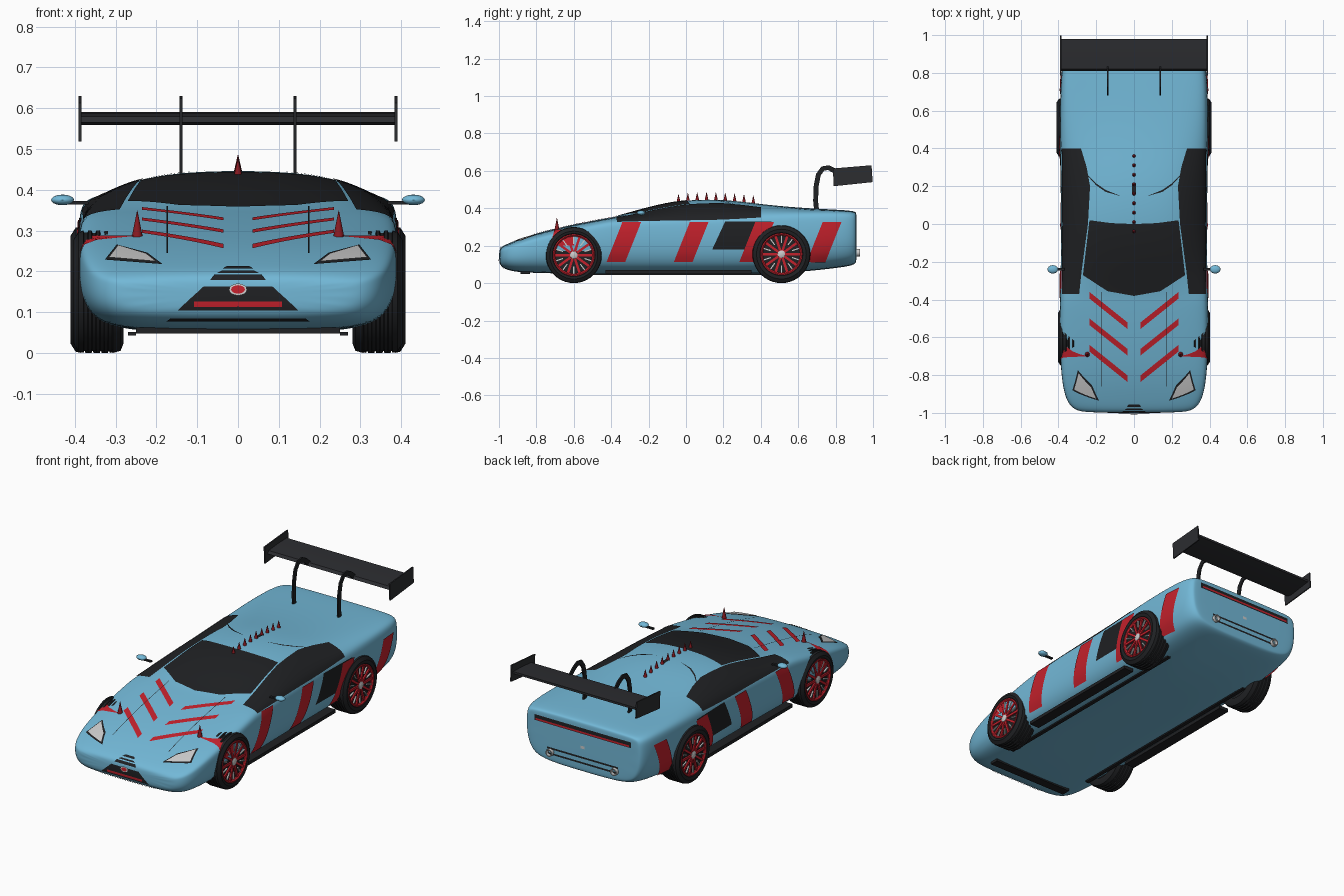
import bpy, bmesh, math
from mathutils import Vector
from mathutils.bvhtree import BVHTree

if "Cube" in bpy.data.objects:
    bpy.data.objects.remove(bpy.data.objects["Cube"])


def material(name, r, g, b):
    m = bpy.data.materials.new(name)
    m.diffuse_color = (r, g, b, 1)
    m.use_nodes = True
    m.node_tree.nodes["Principled BSDF"].inputs["Base Color"].default_value = m.diffuse_color
    return m


BLUE = material("paint_blue", .17, .48, .68)
BLACK = material("black", .014, .015, .017)
CARBON = material("carbon", .025, .026, .03)
RED = material("red", .55, .015, .025)
DARKRED = material("dark_red", .25, .01, .015)
SILVER = material("silver", .55, .55, .56)


def make(name, verts, faces, mat, recalc=True):
    me = bpy.data.meshes.new(name)
    me.from_pydata([tuple(v) for v in verts], [], faces)
    if recalc:
        bm = bmesh.new()
        bm.from_mesh(me)
        bmesh.ops.recalc_face_normals(bm, faces=bm.faces)
        bm.to_mesh(me)
        bm.free()
    me.shade_smooth()
    me.set_sharp_from_angle(angle=math.radians(35))
    me.materials.append(mat)
    o = bpy.data.objects.new(name, me)
    bpy.context.collection.objects.link(o)
    return o


def loft(name, rings, mat, loop=False):
    """Skin between equal rings of points; caps both ends unless looped."""
    k, n = len(rings[0]), len(rings)
    faces = [(i * k + j, i * k + (j + 1) % k, (i + 1) % n * k + (j + 1) % k, (i + 1) % n * k + j)
             for i in range(n if loop else n - 1) for j in range(k)]
    if not loop:
        faces += [tuple(range(k)), tuple(range((n - 1) * k, n * k))]
    return make(name, [p for r in rings for p in r], faces, mat)


def lathe_x(name, profile, y, z, mat, loop=False, n=40):
    return loft(name, [[(x, y + r * math.cos(2 * math.pi * i / n), z + r * math.sin(2 * math.pi * i / n))
                        for i in range(n)] for x, r in profile], mat, loop)


def box(name, c, s, mat):
    q = [(-1, -1), (1, -1), (1, 1), (-1, 1)]
    return loft(name, [[(c[0] + d * s[0] / 2, c[1] + a * s[1] / 2, c[2] + b * s[2] / 2) for a, b in q]
                       for d in (-1, 1)], mat)


# Body shell: stations of y, half width, bottom, shoulder, roof edge x, roof edge z, top
stations = [
    (-1.0, .25, .11, .165, .15, .175, .178), (-.985, .32, .083, .185, .2, .195, .198),
    (-.93, .365, .06, .208, .22, .218, .222), (-.8, .388, .054, .255, .22, .264, .27),
    (-.6, .396, .05, .30, .23, .311, .316), (-.43, .394, .049, .336, .24, .344, .348),
    (-.37, .392, .049, .344, .24, .352, .357), (-.2, .389, .049, .352, .25, .397, .41),
    (-.02, .387, .049, .357, .245, .437, .449), (.2, .387, .049, .363, .245, .44, .453),
    (.4, .391, .051, .372, .27, .413, .426), (.6, .394, .058, .38, .29, .398, .405),
    (.8, .388, .08, .384, .29, .391, .394), (.88, .372, .092, .38, .28, .386, .388),
    (.908, .352, .105, .374, .27, .38, .382), (.912, .33, .12, .36, .26, .366, .367)]
rings = []
for y, w, zb, zs, rx, zr, zt in stations:
    h = zs - zb
    half = [(0, zb), (.77 * w, zb), (.94 * w, zb + .2 * h), (w, zb + .5 * h),
            (.995 * w, zb + .86 * h), (.965 * w, zs), (rx, zr), (0, zt)]
    rings.append([(x, y, z) for x, z in half] + [(-x, y, z) for x, z in half[-2:0:-1]])
body = loft("body_shell", rings, BLUE)
body.data.shade_smooth()
body.data.set_sharp_from_angle(angle=math.pi)
sub = body.modifiers.new("smooth", "SUBSURF")
sub.levels = sub.render_levels = 3
bpy.context.view_layer.update()
tree = BVHTree.FromObject(body, bpy.context.evaluated_depsgraph_get())

VIEWS = {"top": (lambda a, b: Vector((a, b, 2)), Vector((0, 0, -1))),
         "side": (lambda a, b: Vector((2, a, b)), Vector((-1, 0, 0))),
         "front": (lambda a, b: Vector((a, -3, b)), Vector((0, 1, 0))),
         "rear": (lambda a, b: Vector((a, 3, b)), Vector((0, -1, 0)))}


def patch(name, a, b, mat, view, mirror=True, off=.003, n=8, m=8):
    """Panel between polylines a and b, wrapped onto the body along a view direction."""
    start, d = VIEWS[view]

    def refine(p):
        return [Vector(p[i]).lerp(Vector(p[i + 1]), j / n) for i in range(len(p) - 1) for j in range(n)] + [Vector(p[-1])]
    ra, rb = refine(a), refine(b)
    verts = []
    for p, q in zip(ra, rb):
        for j in range(m + 1):
            o = start(*p.lerp(q, j / m))
            hit, nor, _, _ = tree.ray_cast(o, d)
            if hit is None:
                hit, nor, _, _ = tree.find_nearest(o + d * 2)
            verts.append(hit + nor * off)
    k = m + 1
    faces = [(i * k + j, i * k + j + 1, (i + 1) * k + j + 1, (i + 1) * k + j)
             for i in range(len(ra) - 1) for j in range(m)]
    f = faces[len(faces) // 2]
    if (verts[f[1]] - verts[f[0]]).cross(verts[f[2]] - verts[f[0]]).dot(d) > 0:
        faces = [g[::-1] for g in faces]
    if mirror:
        c = len(verts)
        verts += [Vector((-v.x, v.y, v.z)) for v in verts]
        faces += [tuple(i + c for i in g[::-1]) for g in faces]
    return make(name, verts, faces, mat, False)


# Glass
patch("windshield", [(-.27, -.27), (-.14, -.355), (0, -.38), (.14, -.355), (.27, -.27)],
      [(-.235, .02), (-.12, .005), (0, 0), (.12, .005), (.235, .02)], BLACK, "top", False, m=14)
patch("side_windows", [(.378, -.37), (.378, -.25), (.377, 0), (.378, .2), (.379, .3), (.38, .4)],
      [(.29, -.37), (.277, -.25), (.243, 0), (.232, .2), (.25, .3), (.28, .4)], BLACK, "top", m=14)

# Hood chevrons, seams and roof accents
for i in range(3):
    t = -.14 * i
    patch("hood_chevron", [(.035, -.52 + t), (.235, -.36 + t)], [(.035, -.555 + t), (.235, -.395 + t)], RED, "top")
patch("hood_seam", [(.172, -.36), (.172, -.86)], [(.175, -.36), (.175, -.86)], BLACK, "top", m=1, n=20)
patch("roof_arc", [(.245, .26), (.2, .215), (.15, .18), (.075, .15)],
      [(.245, .255), (.2, .205), (.15, .17), (.075, .149)], BLACK, "top", m=2)
patch("roof_vent", [(-.01, .16), (-.01, .215)], [(.01, .16), (.01, .215)], BLACK, "top", False)

# Side slashes and air intake
patch("side_intake", [(.14, .18), (.21, .33)], [(.36, .18), (.46, .33)], BLACK, "side")
for y in (-.34, .02, .37, .73):
    patch("side_slash", [(y - .085, .115), (y, .325)], [(y + .015, .115), (y + .1, .325)], RED, "side", off=.005)
patch("front_slash", [(-.73, .2), (-.7, .285)], [(-.6, .2), (-.6, .285)], RED, "side")

# Nose: intake, slats, headlights
patch("nose_intake", [(-.148, .105), (-.085, .162)], [(.148, .105), (.085, .162)], BLACK, "front", False, m=16)
patch("nose_red_bar", [(-.108, .114), (-.108, .126)], [(.108, .114), (.108, .126)], RED, "front", False, .006, m=16)
for z, w, h in ((.178, .068, .012), (.194, .05, .005), (.204, .038, .006)):
    patch("nose_slat", [(-w, z), (-w + .01, z + h)], [(w, z), (w - .01, z + h)], BLACK, "front", False)
patch("nose_lower_line", [(-.175, .08), (-.165, .087)], [(.175, .08), (.165, .087)], BLACK, "front", False, m=20)
for nm, r, q, mat, off in (("nose_oval_rim", .022, .014, SILVER, .008), ("nose_oval", .017, .010, RED, .010)):
    ang = [math.pi * (i / 8 - .5) for i in range(9)]
    patch(nm, [(-r * math.cos(a), .155 + q * math.sin(a)) for a in ang],
          [(r * math.cos(a), .155 + q * math.sin(a)) for a in ang], mat, "front", False, off, n=1, m=4)
patch("headlight_frame", [(.185, .215), (.326, .226)], [(.222, .243), (.297, .263)], BLACK, "front")
patch("headlight", [(.2, .219), (.316, .229)], [(.226, .239), (.293, .259)], SILVER, "front", off=.006)

# Tail: light strip, lower lines, exhausts
patch("tail_strip", [(-.3, .318), (-.3, .35)], [(.3, .318), (.3, .35)], BLACK, "rear", False, m=20)
patch("tail_light", [(-.29, .322), (-.29, .332)], [(.29, .322), (.29, .332)], RED, "rear", False, .006, m=20)
for z in (.15, .18):
    patch("tail_lower_line", [(-.22, z), (-.22, z + .01)], [(.22, z), (.22, z + .01)], BLACK, "rear", False, m=20)
patch("tail_marker", [(-.012, .235), (-.012, .25)], [(.012, .235), (.012, .25)], SILVER, "rear", False)
for s in (-1, 1):
    loft("exhaust", [[(s * .2 + r * math.cos(a * math.pi / 10), y, .163 + r * math.sin(a * math.pi / 10))
                      for a in range(20)] for y, r in ((.89, .02), (.93, .02), (.93, .015), (.9, .015))], SILVER)
    # Side skirts and floor rails
    box("side_skirt", (s * .33, -.04, .06), (.06, .78, .018), BLACK)
    box("floor_rail", (s * .26, -.05, .047), (.02, 1.3, .008), BLACK)
box("front_splitter", (0, -.86, .055), (.5, .05, .014), BLACK)

# Wheels
for y, R, out, side in [(yy, rr, oo, s) for yy, rr, oo in ((-.6, .15, .403), (.51, .155, .41)) for s in (-1, 1)]:
    tread = [(out - .012, R - .003)]
    for g in range(4):
        x = out - .03 - g * .02
        tread += [(x + .006, R), (x + .004, R - .005), (x - .004, R - .005), (x - .006, R)]
    prof = [(out - .012, .108), (out - .003, .115), (out, R - .022)] + tread + \
           [(out - .115, R - .005), (out - .122, R - .022), (out - .12, .108)]
    lathe_x("tire", [(side * x, r) for x, r in prof], y, R, BLACK, True)
    lathe_x("wheel_back", [(side * (out - .1), .108), (side * (out - .014), .108)], y, R, BLACK)
    lathe_x("rim_ring", [(side * (out - x), r) for x, r in
                         ((.016, .112), (.003, .112), (.002, .106), (.008, .099), (.016, .099))], y, R, RED, True)
    lathe_x("hub", [(side * (out - .016), .022), (side * (out - .004), .02), (side * out, .012)], y, R, SILVER, n=20)
    for nm, count, r0, r1, wd, mat, ph in (("spokes", 10, .015, .104, .0065, RED, 0),
                                           ("spoke_trims", 10, .06, .1, .003, SILVER, .5)):
        V, F = [], []
        for k in range(count):
            a = 2 * math.pi * (k + ph) / count
            c, sn, b = math.cos(a), math.sin(a), len(V)
            for x in (out - .016, out - .006):
                for r, t in ((r0, -wd), (r1, -wd), (r1, wd), (r0, wd)):
                    V.append((side * x, y + r * c - t * sn, R + r * sn + t * c))
            F += [tuple(b + i for i in f) for f in ((0, 1, 2, 3), (4, 5, 6, 7), (0, 1, 5, 4),
                                                    (1, 2, 6, 5), (2, 3, 7, 6), (3, 0, 4, 7))]
        make(nm, V, F, mat)

# Rear wing with end plates and curved struts
foil = [(.81, .565), (.84, .559), (.98, .578), (.98, .59), (.9, .588), (.82, .58)]
plate = [(.785, .613), (.992, .63), (.998, .54), (.79, .518)]
path = [(.70, .37), (.693, .44), (.696, .52), (.708, .58), (.732, .613), (.762, .617), (.795, .6), (.825, .572)]
loft("wing_plane", [[(x, y, z) for y, z in foil] for x in (-.385, .385)], CARBON)
for s in (-1, 1):
    loft("wing_end_plate", [[(s * x, y, z) for y, z in plate] for x in (.384, .391)], CARBON)
    strut = []
    for i, p in enumerate(path):
        t = (Vector(path[min(i + 1, 7)]) - Vector(path[max(i - 1, 0)])).normalized() * .013
        strut.append([(s * .14 + dx, p[0] - t.y * e, p[1] + t.x * e)
                      for dx, e in ((-.004, -1), (.004, -1), (.004, 1), (-.004, 1))])
    loft("wing_strut", strut, BLACK)
    # Door mirrors
    box("mirror_arm", (s * .392, -.24, .368), (.05, .014, .008), BLACK)
    loft("mirror", [[(s * (.43 - .028 * math.cos(u)), -.24 + .022 * math.sin(u) * math.cos(v),
                      .375 + .013 * math.sin(u) * math.sin(v)) for v in [math.pi * j / 8 for j in range(16)]]
                    for u in [math.pi * (i + .1) / 10.2 for i in range(11)]], BLUE)


# Spikes on hood and roof spine
def spike(name, x, y, r, h, mat):
    z = tree.ray_cast(Vector((x, y, 2)), Vector((0, 0, -1)))[0].z
    loft(name, [[(x + q * math.cos(a * math.pi / 8), y + q * math.sin(a * math.pi / 8), z + dz)
                 for a in range(16)] for q, dz in ((r, -.006), (r * .8, .008), (.0006, h))], mat)


for s in (-1, 1):
    spike("hood_spike", s * .247, -.69, .014, .062, DARKRED)
for i in range(9):
    spike("roof_spike", 0, -.04 + i * .05, .01, .04, DARKRED)
